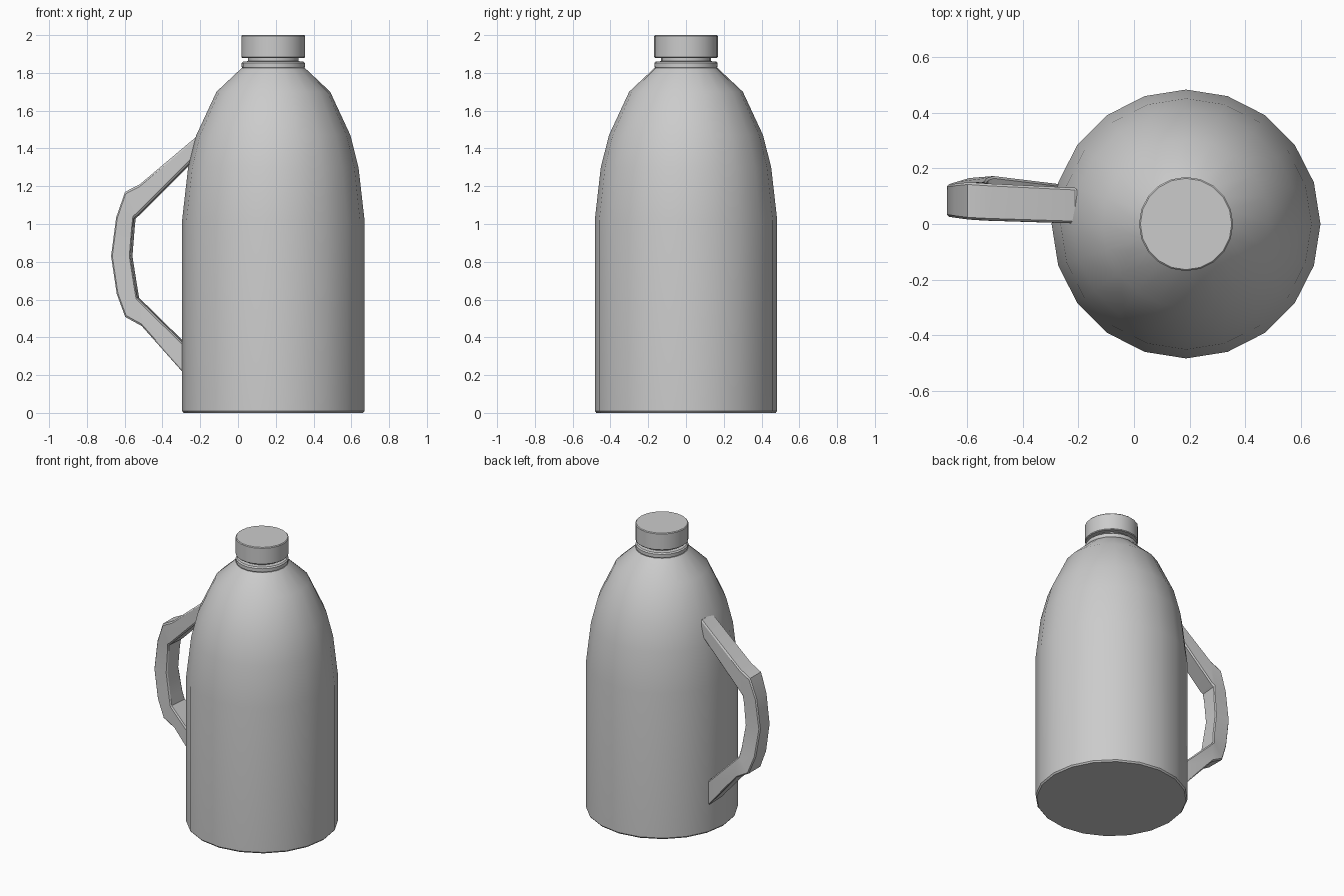
import bpy, bmesh, math

if "Cube" in bpy.data.objects:
    bpy.data.objects.remove(bpy.data.objects["Cube"])

CX = 0.187      # axis of the bottle
SIDES = 20


def finish(name, bm, angle):
    bmesh.ops.recalc_face_normals(bm, faces=bm.faces)
    mesh = bpy.data.meshes.new(name)
    bm.to_mesh(mesh)
    bm.free()
    ob = bpy.data.objects.new(name, mesh)
    bpy.context.collection.objects.link(ob)
    bpy.ops.object.select_all(action='DESELECT')
    ob.select_set(True)
    bpy.context.view_layer.objects.active = ob
    bpy.ops.object.shade_smooth_by_angle(angle=math.radians(angle))
    return ob


def loft(name, rings, angle):
    """Bridge successive closed rings of points and cap both ends."""
    bm = bmesh.new()
    loops = [[bm.verts.new(p) for p in ring] for ring in rings]
    n = len(loops[0])
    for a, b in zip(loops, loops[1:]):
        for i in range(n):
            j = (i + 1) % n
            bm.faces.new((a[i], a[j], b[j], b[i]))
    bm.faces.new(loops[0])
    bm.faces.new(loops[-1])
    return finish(name, bm, angle)


def turned(name, profile):
    """Lathe a (radius, height) profile around the bottle axis."""
    rings = []
    for r, z in profile:
        rings.append([(CX + r * math.cos(math.tau * i / SIDES),
                       r * math.sin(math.tau * i / SIDES), z) for i in range(SIDES)])
    return loft(name, rings, 32)


# Bottle body with tapering shoulder
turned("body", [(0.475, 0), (0.483, 0.01), (0.483, 1.02), (0.451, 1.30),
                (0.408, 1.47), (0.301, 1.70), (0.168, 1.825)])

# Neck with collar ring
turned("neck", [(0.160, 1.82), (0.168, 1.832), (0.168, 1.852), (0.160, 1.86),
                (0.133, 1.862), (0.133, 1.89)])

# Screw cap
turned("cap", [(0.165, 1.88), (0.169, 1.885), (0.169, 1.995), (0.164, 2.0)])

# Handle sections: outer x, z, inner x, z, front y, back y
sections = [
    (-0.205, 1.475, -0.215, 1.365, 0.002, 0.130),
    (-0.520, 1.210, -0.535, 1.045, 0.012, 0.145),
    (-0.598, 1.170, -0.553, 1.030, 0.016, 0.150),
    (-0.645, 1.035, -0.558, 0.980, 0.022, 0.145),
    (-0.672, 0.830, -0.570, 0.830, 0.026, 0.143),
    (-0.642, 0.630, -0.545, 0.670, 0.022, 0.152),
    (-0.597, 0.508, -0.535, 0.610, 0.022, 0.165),
    (-0.510, 0.460, -0.515, 0.590, 0.020, 0.172),
    (-0.270, 0.190, -0.270, 0.350, 0.006, 0.142),
]
rings = []
for ox, oz, ix, iz, y0, y1 in sections:
    rings.append([(ox, y0, oz), (ox, y1, oz), (ix + 0.012, y1, iz), (ix, y0, iz)])
handle = loft("handle", rings, 30)
bevel = handle.modifiers.new("soft_edges", 'BEVEL')
bevel.width = 0.008
bevel.segments = 1
bevel.limit_method = 'ANGLE'
bevel.angle_limit = math.radians(50)
